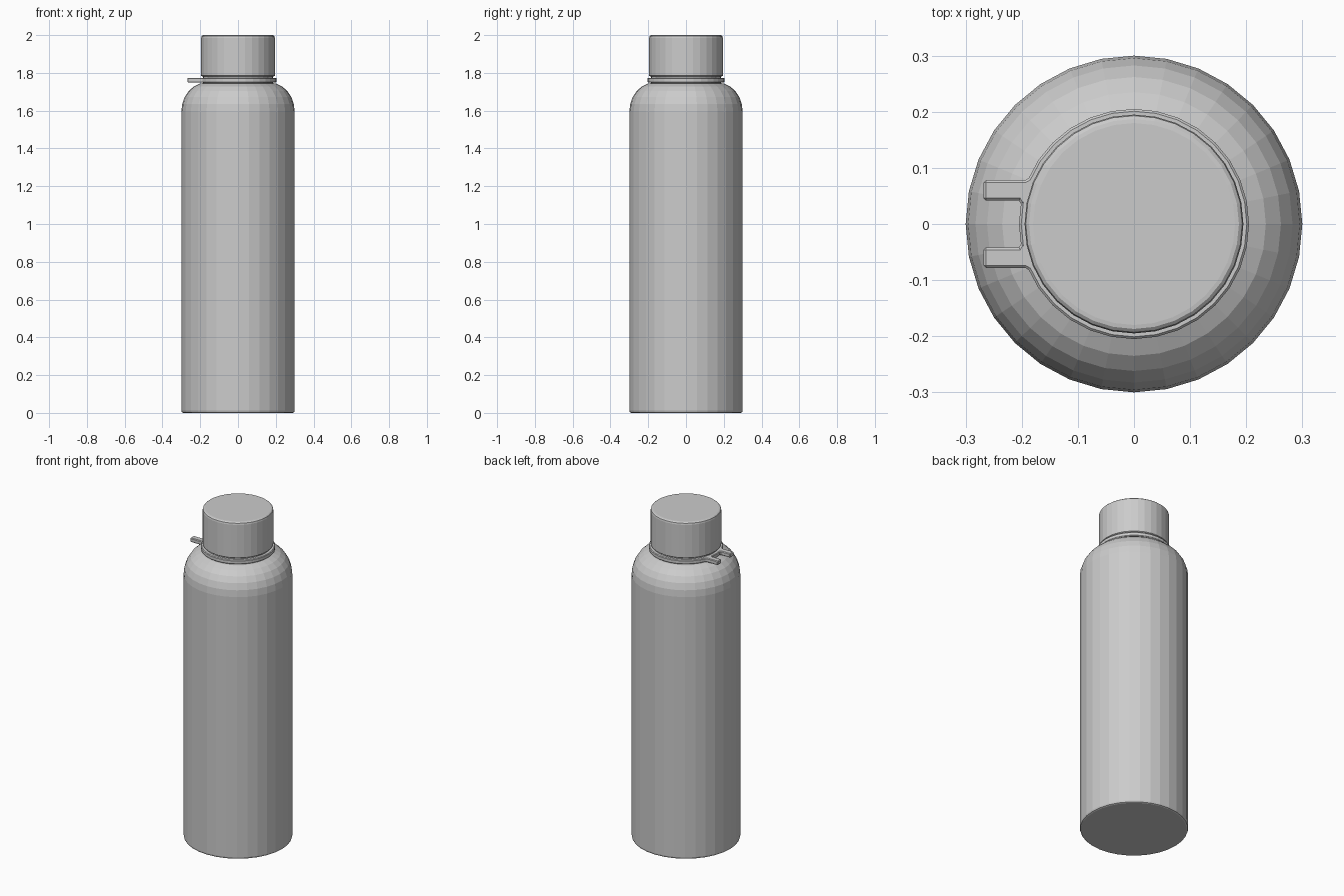
import bpy, bmesh
from math import sin, cos, pi, radians

if "Cube" in bpy.data.objects:
    bpy.data.objects.remove(bpy.data.objects["Cube"])

SIDES = 32


def mesh_object(name, bm):
    bmesh.ops.recalc_face_normals(bm, faces=bm.faces[:])
    mesh = bpy.data.meshes.new(name)
    bm.to_mesh(mesh)
    bm.free()
    obj = bpy.data.objects.new(name, mesh)
    bpy.context.collection.objects.link(obj)
    return obj


def lathe(name, profile, closed=False):
    """Revolve (radius, height) points; ends are capped unless the profile is closed."""
    bm = bmesh.new()
    rings = [[bm.verts.new((r * cos(2 * pi * i / SIDES), r * sin(2 * pi * i / SIDES), z))
              for i in range(SIDES)] for r, z in profile]
    pairs = list(zip(rings, rings[1:]))
    if closed:
        pairs.append((rings[-1], rings[0]))
    else:
        bm.faces.new(rings[0])
        bm.faces.new(rings[-1])
    for a, b in pairs:
        for i in range(SIDES):
            j = (i + 1) % SIDES
            bm.faces.new((a[i], a[j], b[j], b[i]))
    return mesh_object(name, bm)


# Bottle body with rounded shoulder and short neck
shoulder = [(0.17 + 0.13 * cos(radians(a)), 1.595 + 0.153 * sin(radians(a)))
            for a in range(0, 91, 15)]
lathe("body", [(0.29, 0), (0.297, 0.003), (0.30, 0.012)] + shoulder)
lathe("neck", [(0.186, 1.735), (0.186, 1.80)])

# Screw cap with rounded rims
lathe("cap", [(0.188, 1.780), (0.195, 1.785), (0.195, 1.985),
              (0.193, 1.994), (0.187, 1.999), (0.180, 2.0)])

# Carrying collar around the neck
Z0, Z1, C = 1.749, 1.774, 0.004
lathe("collar", [(0.184, Z0), (0.205 - C, Z0), (0.205, Z0 + C),
                 (0.205, Z1 - C), (0.205 - C, Z1), (0.184, Z1)], closed=True)

# Pair of flared collar tabs
outline = [(-0.268, 0.042), (-0.268, 0.078), (-0.194, 0.078), (-0.187, 0.082),
           (-0.176, 0.097), (-0.170, 0.085), (-0.184, 0.035), (-0.201, 0.035),
           (-0.205, 0.042)]
for side, label in ((1, "back"), (-1, "front")):
    bm = bmesh.new()
    face = bm.faces.new([bm.verts.new((x, y * side, Z0)) for x, y in outline])
    ext = bmesh.ops.extrude_face_region(bm, geom=[face])
    top = [g for g in ext["geom"] if isinstance(g, bmesh.types.BMVert)]
    bmesh.ops.translate(bm, verts=top, vec=(0, 0, Z1 - Z0))
    tab = mesh_object(label + "_tab", bm)
    bevel = tab.modifiers.new("bevel", 'BEVEL')
    bevel.width = C
    bevel.segments = 1
    bevel.limit_method = 'ANGLE'
    bevel.angle_limit = radians(80)
